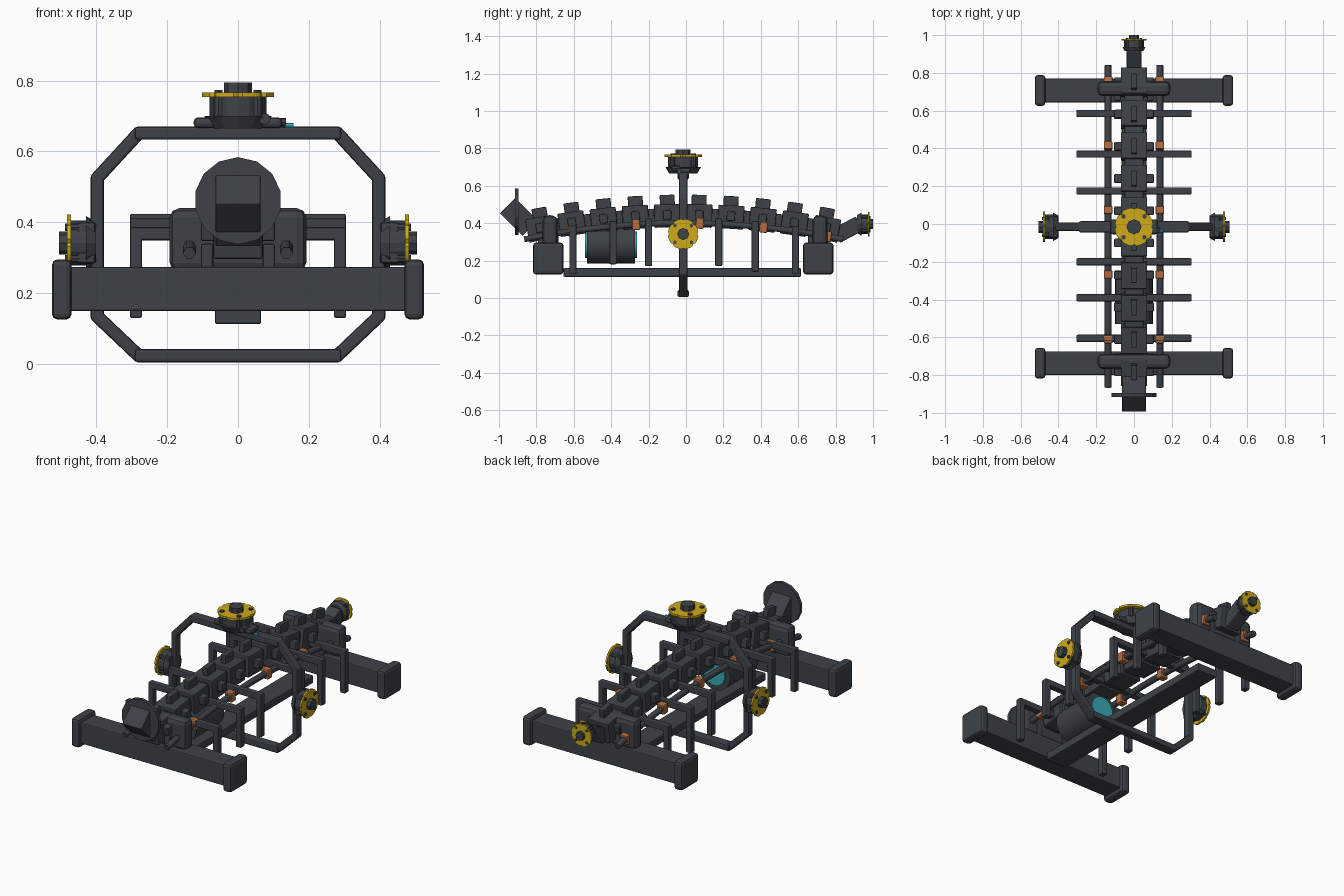
import bpy, bmesh, math
from mathutils import Vector, Matrix

if "Cube" in bpy.data.objects:
    bpy.data.objects.remove(bpy.data.objects["Cube"])


def material(name, rgb):
    m = bpy.data.materials.new(name)
    m.use_nodes = True
    m.diffuse_color = (*rgb, 1)
    m.node_tree.nodes["Principled BSDF"].inputs["Base Color"].default_value = (*rgb, 1)
    return m


DARK = material("dark steel", (0.047, 0.055, 0.065))
GOLD = material("gold", (0.62, 0.40, 0.01))
COPPER = material("copper", (0.46, 0.15, 0.05))
TEAL = material("teal", (0.04, 0.40, 0.48))
X, Y, Z = Vector((1, 0, 0)), Vector((0, 1, 0)), Vector((0, 0, 1))
MID = -0.015  # lengthwise middle of the spine


def finish(bm, name, matrix, mat, bevel=0, smooth=False):
    if bevel:
        bmesh.ops.bevel(bm, geom=bm.edges[:], offset=bevel, segments=2,
                        affect='EDGES', profile=0.5)
    bmesh.ops.recalc_face_normals(bm, faces=bm.faces[:])
    me = bpy.data.meshes.new(name)
    bm.to_mesh(me)
    bm.free()
    me.materials.append(mat)
    ob = bpy.data.objects.new(name, me)
    ob.matrix_world = matrix
    bpy.context.collection.objects.link(ob)
    if smooth:
        bpy.ops.object.select_all(action='DESELECT')
        ob.select_set(True)
        bpy.context.view_layer.objects.active = ob
        bpy.ops.object.shade_smooth_by_angle(angle=math.radians(35))
    return ob


def box(name, loc, size, mat=DARK, tilt=0, bevel=0.006):
    bm = bmesh.new()
    bmesh.ops.create_cube(bm, size=1)
    bmesh.ops.scale(bm, vec=size, verts=bm.verts)
    return finish(bm, name, Matrix.Translation(loc) @ Matrix.Rotation(tilt, 4, 'X'), mat, bevel)


def aim(p, axis):
    return Matrix.Translation(p) @ axis.to_track_quat('Z', 'Y').to_matrix().to_4x4()


def cyl(name, start, axis, r, length, mat=DARK, sides=24, r2=None):
    bm = bmesh.new()
    bmesh.ops.create_cone(bm, cap_ends=True, segments=sides, radius1=r,
                          radius2=r if r2 is None else r2, depth=length)
    centre = Vector(start) + axis * length / 2
    return finish(bm, name, aim(centre, axis), mat, smooth=sides > 16)


def bar(name, p, q, depth, height, bevel=0.008):
    """Bar between two points in one cross plane, depth measured along y."""
    p, q = Vector(p), Vector(q)
    d = (q - p).normalized()
    rot = Matrix((d, Y, d.cross(Y))).transposed().to_4x4()
    bm = bmesh.new()
    bmesh.ops.create_cube(bm, size=1)
    bmesh.ops.scale(bm, vec=((q - p).length + height * 0.6, depth, height), verts=bm.verts)
    return finish(bm, name, Matrix.Translation((p + q) / 2) @ rot, DARK, bevel)


def notched_disc(name, start, axis, r, length):
    bm = bmesh.new()
    for i in range(48):
        a = math.tau * i / 48
        rad = r * (0.92 if i % 6 == 0 else 1)
        bm.verts.new((rad * math.cos(a), rad * math.sin(a), 0))
    face = bm.faces.new(bm.verts[:])
    top = bmesh.ops.extrude_face_region(bm, geom=[face])
    bmesh.ops.translate(bm, vec=(0, 0, length),
                        verts=[v for v in top["geom"] if isinstance(v, bmesh.types.BMVert)])
    return finish(bm, name, aim(Vector(start), axis), GOLD)


def thruster(name, start, axis, s):
    start = Vector(start)
    side = X if abs(axis.x) < 0.5 else Y
    other = axis.cross(side)
    cyl(name + "_flange", start, axis, 0.075 * s, 0.035 * s, sides=12, r2=0.095 * s)
    cyl(name + "_body", start + axis * 0.035 * s, axis, 0.08 * s, 0.055 * s, sides=16)
    notched_disc(name + "_ring", start + axis * 0.088 * s, axis, 0.102 * s, 0.013 * s)
    cyl(name + "_knob", start + axis * 0.1 * s, axis, 0.04 * s, 0.03 * s, sides=8)
    for i in range(4):
        a = math.tau * (i + 0.5) / 4
        radial = side * math.cos(a) + other * math.sin(a)
        cyl(name + "_bolt", start + radial * 0.078 * s + axis * 0.09 * s, axis,
            0.013 * s, 0.018 * s, sides=6)
        cyl(name + "_post", start + radial * 0.078 * s + axis * 0.03 * s, axis,
            0.014 * s, 0.06 * s, sides=8)


def arc(y):
    return 0.44 - 0.07 * ((y - MID) / 0.765) ** 2


def slope(y):
    return math.atan(-0.14 * (y - MID) / 0.765 ** 2)


# Arched spine of ten vertebrae with linking discs
for i in range(10):
    y = MID + (i - 4.5) * 0.17
    t, z = slope(y), arc(y)
    box("vertebra", (0, y, z), (0.14, 0.14, 0.125), tilt=t)
    box("spinous_block", (0, y, z + 0.07), (0.034, 0.08, 0.085), tilt=t)
    box("transverse_block", (0, y, z + 0.005), (0.21, 0.045, 0.05), tilt=t)
    if i < 9:
        y += 0.085
        box("spine_disc", (0, y, arc(y) - 0.005), (0.1, 0.07, 0.09), tilt=slope(y))

# Side rods with copper clamps
for sx in (-1, 1):
    cu = bpy.data.curves.new("side_rod", 'CURVE')
    cu.dimensions = '3D'
    cu.bevel_depth = 0.018
    cu.bevel_resolution = 1
    cu.use_fill_caps = True
    sp = cu.splines.new('POLY')
    sp.points.add(20)
    for i, p in enumerate(sp.points):
        y = -0.865 + i * 1.705 / 20
        p.co = (sx * 0.137, y, arc(y) - 0.04, 1)
    cu.materials.append(DARK)
    bpy.context.collection.objects.link(bpy.data.objects.new("side_rod", cu))
    for i in range(5):
        y = -0.608 + i * 0.341
        box("copper_clamp", (sx * 0.137, y, arc(y) - 0.04), (0.046, 0.042, 0.058), COPPER, slope(y))

# Ribs with downward legs
for y, foot in ((-0.605, 0.13), (-0.39, 0.18), (-0.2, 0.17), (0.175, 0.17), (0.37, 0.14), (0.585, 0.13)):
    z = arc(y) - 0.03
    box("rib", (0, y, z), (0.61, 0.038, 0.036))
    for sx in (-1, 1):
        box("rib_leg", (sx * 0.288, y, (z + foot + 0.018) / 2), (0.034, 0.038, z + 0.018 - foot))

# Keel and hanging canister
box("keel", (0, -0.02, 0.136), (0.13, 1.27, 0.046))
cyl("canister", (0, -0.53, 0.285), Y, 0.1, 0.257, sides=32)
cyl("canister_cap", (0, -0.54, 0.285), Y, 0.07, 0.277, TEAL, sides=32)

# Girdles with wide end beams
for y, tag in ((-0.737, "front"), (0.707, "rear")):
    box(tag + "_beam", (0, y, 0.212), (1.0, 0.125, 0.125))
    for sx in (-1, 1):
        box(tag + "_beam_cap", (sx * 0.497, y, 0.211), (0.056, 0.163, 0.17), bevel=0.016)
        box(tag + "_girdle_foot", (sx * 0.087, y, 0.3), (0.035, 0.11, 0.08))
    box(tag + "_girdle", (0, y + 0.01, 0.35), (0.385, 0.08, 0.18), bevel=0.026)

# Octagonal hoop, built from mirrored corner points
half = [(0.28, 0.652), (0.397, 0.525), (0.397, 0.135), (0.28, 0.024)]
loop = half + [(-x, z) for x, z in reversed(half)]
for (x1, z1), (x2, z2) in zip(loop, loop[1:] + loop[:1]):
    flat = abs(z1 - z2) < 0.01
    bar("hoop_bar", (x1, MID, z1), (x2, MID, z2), 0.06 if flat else 0.045, 0.037)
box("hoop_mount_plate", (0, MID, 0.681), (0.25, 0.08, 0.03), bevel=0.012)
cyl("cable_socket", (0.075, MID - 0.06, 0.692), Y, 0.017, 0.04, sides=8)
cyl("cable_plug", (0.1, MID - 0.02, 0.682), X, 0.013, 0.035, sides=8)
cyl("cable_tip", (0.132, MID - 0.02, 0.672), X, 0.009, 0.025, TEAL, sides=8)

# Thrusters on the hoop and the tail
thruster("top_thruster", (0, MID, 0.665), Z, 1)
for sx, tag in ((-1, "right"), (1, "left")):
    thruster(tag + "_thruster", (sx * 0.401, MID, 0.342), X * sx, 0.8)
    box(tag + "_thruster_bracket", (sx * 0.428, MID, 0.342), (0.05, 0.11, 0.115))
thruster("tail_thruster", (0, 0.915, 0.395), Y, 0.65)
box("tail_arm", (0, 0.865, 0.365), (0.08, 0.14, 0.085), tilt=math.radians(28))

# Tilted head block with round shield
box("head_block", (0, -0.894, 0.433), (0.126, 0.17, 0.115), tilt=math.radians(-45), bevel=0.003)
cyl("head_shield", (0, -0.915, 0.461), Y, 0.123, 0.02, sides=14)
